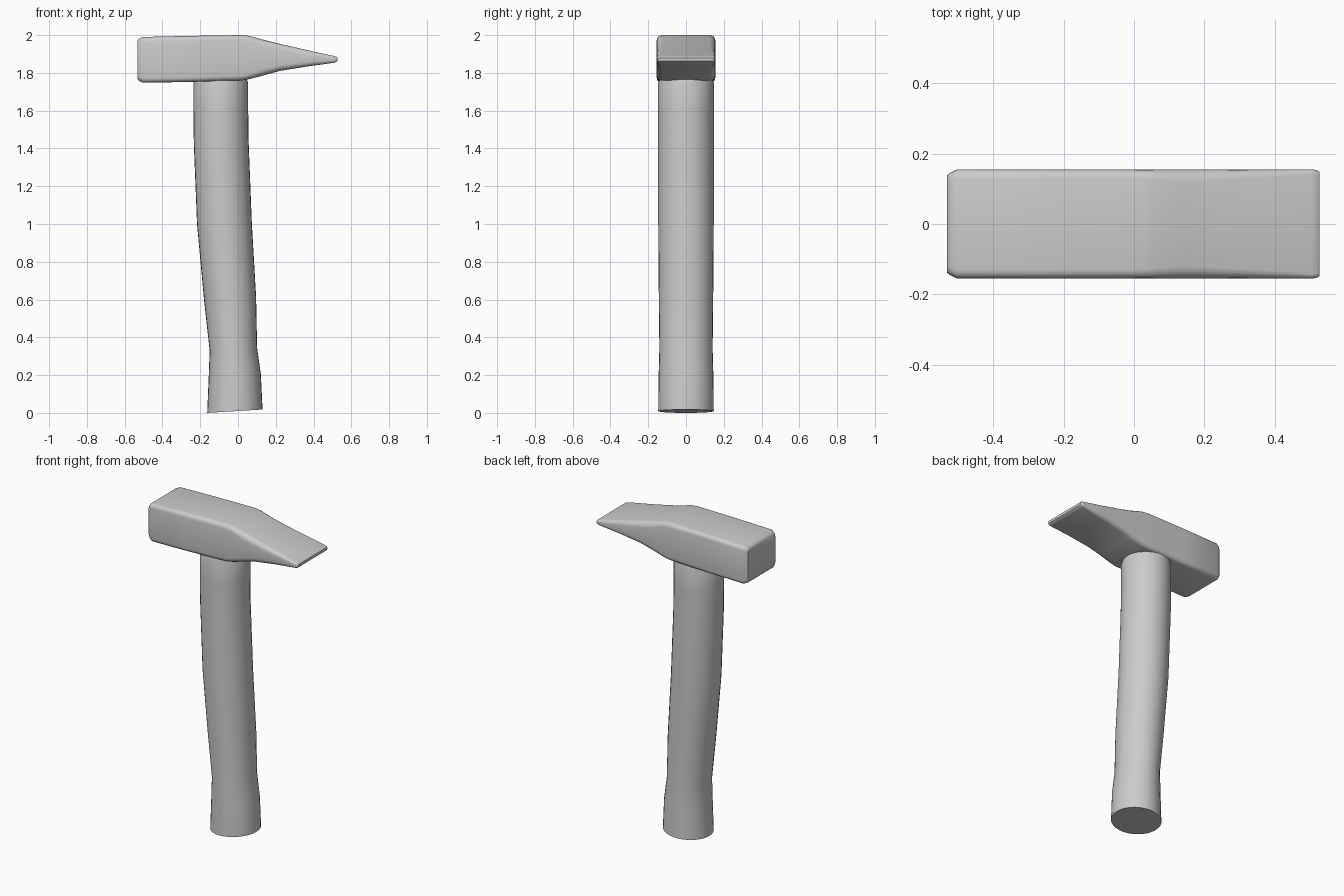
import bpy, bmesh, math

if "Cube" in bpy.data.objects:
    bpy.data.objects.remove(bpy.data.objects["Cube"])


def loft(name, rings, angle):
    """Skin a list of equal-length point rings and cap both ends."""
    bm = bmesh.new()
    loops = [[bm.verts.new(p) for p in ring] for ring in rings]
    n = len(loops[0])
    for a, b in zip(loops, loops[1:]):
        for i in range(n):
            j = (i + 1) % n
            bm.faces.new((a[i], a[j], b[j], b[i]))
    bm.faces.new(loops[0])
    bm.faces.new(loops[-1])
    bmesh.ops.recalc_face_normals(bm, faces=bm.faces)
    mesh = bpy.data.meshes.new(name)
    bm.to_mesh(mesh)
    bm.free()
    obj = bpy.data.objects.new(name, mesh)
    bpy.context.collection.objects.link(obj)
    bpy.ops.object.select_all(action='DESELECT')
    obj.select_set(True)
    bpy.context.view_layer.objects.active = obj
    bpy.ops.object.shade_smooth_by_angle(angle=math.radians(angle))
    return obj


def rounded_rect(x, half_y, z0, z1, r, steps=4):
    """Rounded rectangle across the head at position x."""
    cy, cz, h = half_y - r, (z1 - z0) / 2 - r, (z0 + z1) / 2
    pts = []
    for k, (sy, sz) in enumerate([(1, 1), (-1, 1), (-1, -1), (1, -1)]):
        for s in range(steps + 1):
            a = math.pi / 2 * (k + s / steps)
            pts.append((x, sy * cy + r * math.cos(a), h + sz * cz + r * math.sin(a)))
    return pts


def handle_ring(xl, zl, xr, zr, ry, n=32):
    """Ellipse running from its left end (xl, zl) to its right end (xr, zr)."""
    pts = []
    for i in range(n):
        a = 2 * math.pi * i / n
        t = (1 + math.cos(a)) / 2
        pts.append((xl + (xr - xl) * t, ry * math.sin(a), zl + (zr - zl) * t))
    return pts


# Head: square striking face on the left, wedge-shaped peen on the right
head_sections = [
    (-0.532, 0.138, 1.768, 1.972, 0.02),
    (-0.523, 0.145, 1.757, 1.982, 0.022),
    (-0.503, 0.155, 1.748, 1.990, 0.025),
    (-0.25, 0.155, 1.752, 1.996, 0.025),
    (0.02, 0.155, 1.760, 2.000, 0.027),
    (0.06, 0.155, 1.767, 1.996, 0.03),
    (0.14, 0.155, 1.788, 1.974, 0.035),
    (0.22, 0.155, 1.810, 1.954, 0.032),
    (0.36, 0.155, 1.833, 1.922, 0.025),
    (0.505, 0.155, 1.853, 1.890, 0.014),
    (0.520, 0.153, 1.857, 1.886, 0.012),
    (0.527, 0.147, 1.863, 1.880, 0.007),
]
loft("hammer_head", [rounded_rect(*s) for s in head_sections], 40)

# Handle: leaning shaft with a swollen butt, its top hidden in the head
handle_sections = [
    (-0.163, 0.000, 0.130, 0.018, 0.147),
    (-0.155, 0.190, 0.121, 0.205, 0.145),
    (-0.150, 0.330, 0.101, 0.345, 0.141),
    (-0.188, 0.0, 0.0, 0.0, 0.0),
    (-0.217, 1.000, 0.073, 1.010, 0.147),
    (-0.234, 1.430, 0.056, 1.440, 0.147),
    (-0.236, 1.600, 0.054, 1.600, 0.147),
    (-0.236, 1.745, 0.054, 1.745, 0.147),
    (-0.226, 1.775, 0.044, 1.775, 0.138),
]
handle_sections[3] = (-0.180, 0.600, 0.096, 0.610, 0.144)
loft("handle", [handle_ring(*s) for s in handle_sections], 40)
